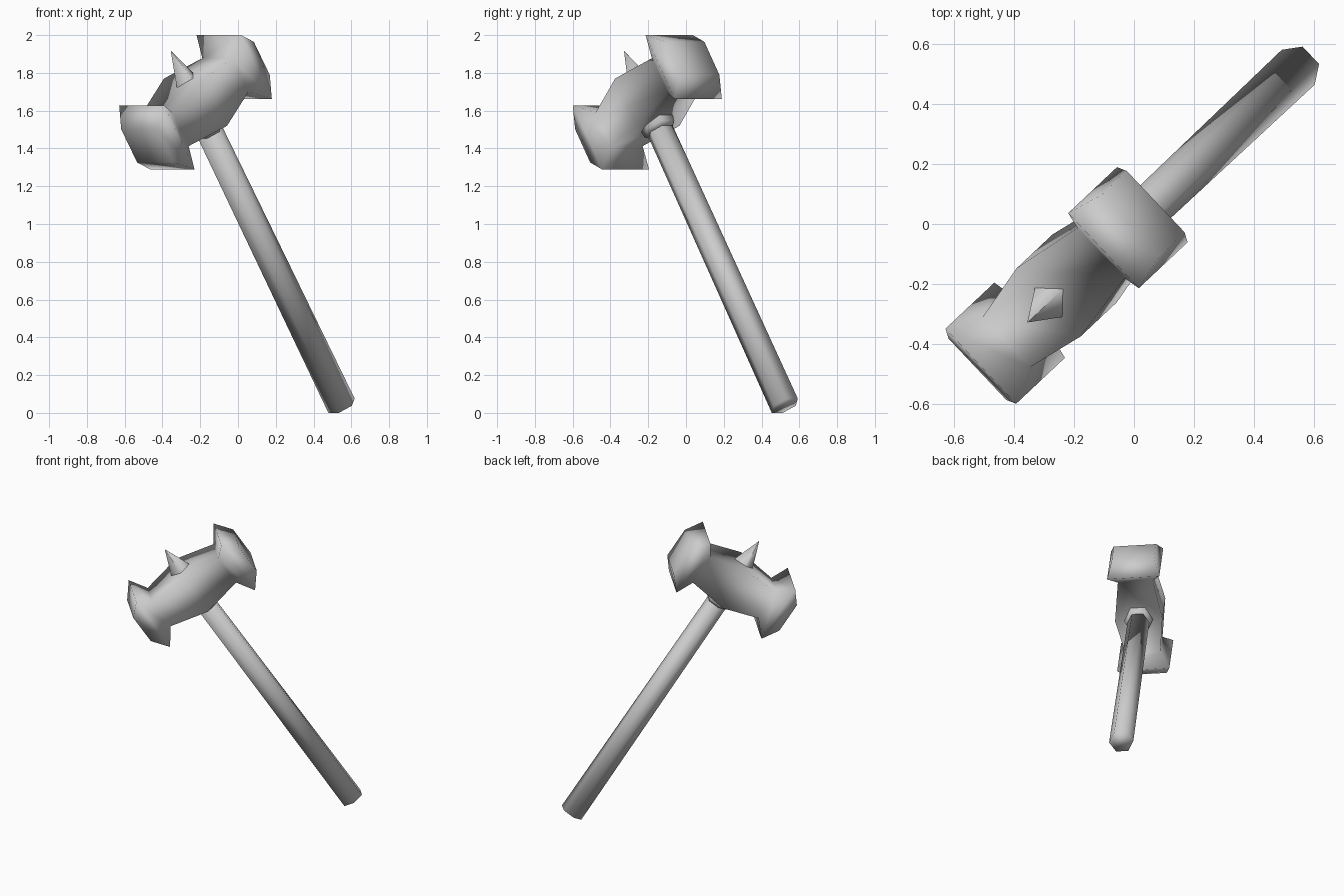
import bpy, bmesh, math
from mathutils import Vector, Matrix

if "Cube" in bpy.data.objects:
    bpy.data.objects.remove(bpy.data.objects["Cube"])

# Tilted hammer frame: local x = along head, y = across head, z = up the handle
HEAD = Vector((-0.225, -0.205, 1.645))
BUTT = Vector((0.548, 0.523, 0.038))
up = (HEAD - BUTT).normalized()
across = Vector((-up.x, -up.y, 0)).normalized().cross(Vector((0, 0, -1)))
if across.x > 0:
    across = -across
along = across.cross(up)
FRAME = Matrix((along, across, up)).transposed().to_4x4()
FRAME.translation = HEAD
LENGTH = (HEAD - BUTT).length


def loft(name, rings, sharp=95):
    """Skin a list of equal-sided rings and cap both ends."""
    bm = bmesh.new()
    loops = [[bm.verts.new(p) for p in ring] for ring in rings]
    n = len(loops[0])
    for r, s in zip(loops, loops[1:]):
        for i in range(n):
            j = (i + 1) % n
            bm.faces.new((r[i], r[j], s[j], s[i]))
    bm.faces.new(loops[0][::-1])
    bm.faces.new(loops[-1])
    bmesh.ops.remove_doubles(bm, verts=bm.verts, dist=1e-4)
    bmesh.ops.recalc_face_normals(bm, faces=bm.faces)
    mesh = bpy.data.meshes.new(name)
    bm.to_mesh(mesh)
    bm.free()
    ob = bpy.data.objects.new(name, mesh)
    bpy.context.collection.objects.link(ob)
    ob.matrix_world = FRAME
    bpy.ops.object.select_all(action='DESELECT')
    ob.select_set(True)
    bpy.context.view_layer.objects.active = ob
    bpy.ops.object.shade_smooth_by_angle(angle=math.radians(sharp))
    return ob


def box_ring(x, y, z):
    return [(x, -y, -z), (x, y, -z), (x, y, z), (x, -y, z)]


def poly_ring(z, r, n=6):
    # first corner points across the head
    return [(r * math.sin(2 * math.pi * i / n), r * math.cos(2 * math.pi * i / n), z)
            for i in range(n)]


# Head: mirrored profile of bulged body, neck, flared rim and striking face
half = [(0.42, 0.14, 0.105), (0.337, 0.172, 0.203), (0.26, 0.115, 0.107)]
profile = ([(-x, y, z) for x, y, z in half] + [(0, 0.156, 0.15)] + half[::-1])
loft("hammer_head", [box_ring(*p) for p in profile])

# Four-sided spike on top of the head
loft("top_spike", [poly_ring(0.12, 0.078, 4), poly_ring(0.324, 0.001, 4)])

# Collar under the head
loft("collar", [poly_ring(-0.10, 0.10), poly_ring(-0.17, 0.092), poly_ring(-0.188, 0.074)])

# Six-sided handle
loft("handle", [poly_ring(-LENGTH, 0.08), poly_ring(-0.12, 0.072)])
